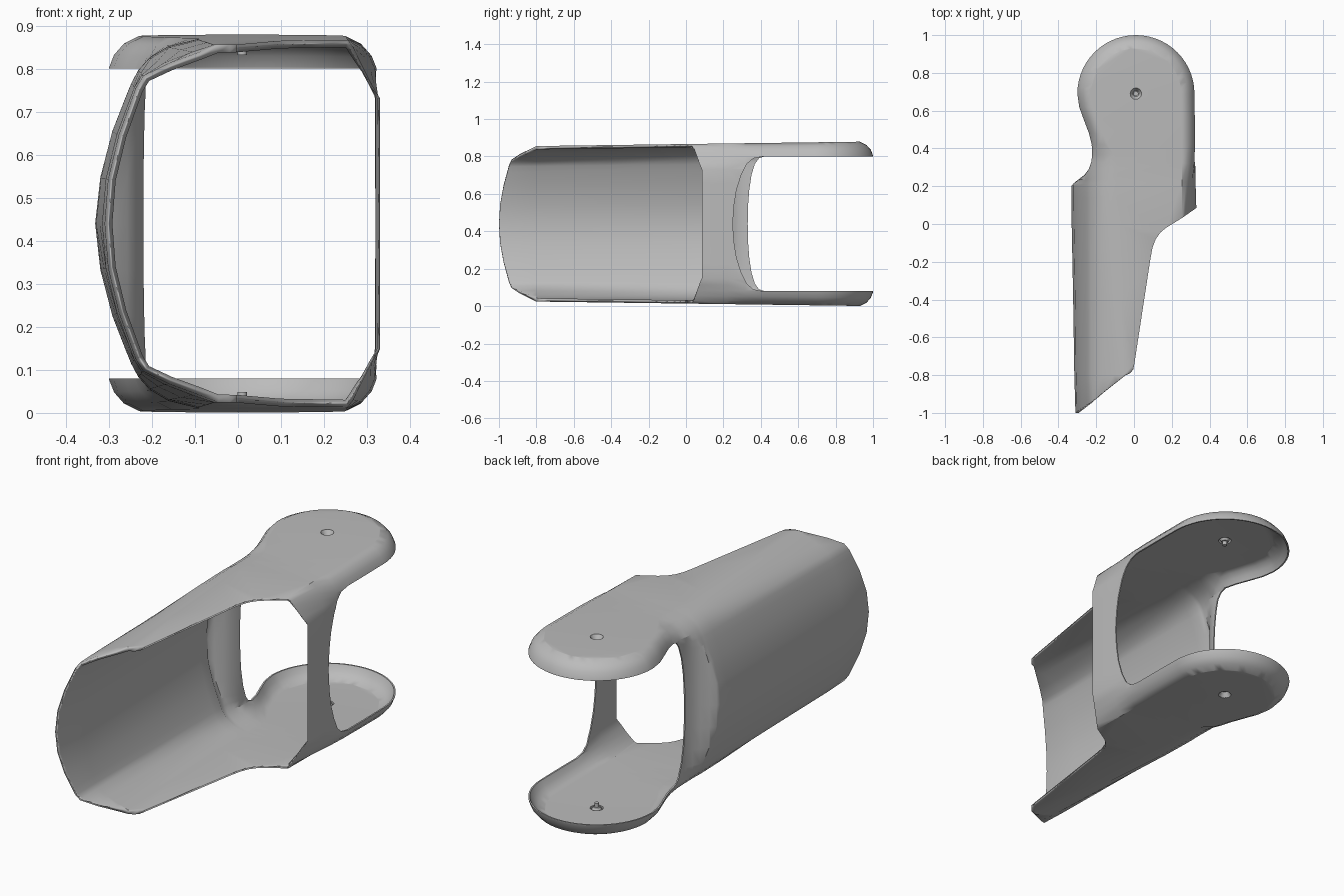
import bpy, bmesh, math

if "Cube" in bpy.data.objects:
    bpy.data.objects.remove(bpy.data.objects["Cube"])

MID = 0.44          # mirror height of the shell
THICK = 0.018       # wall thickness

grey = bpy.data.materials.new("grey plastic")
grey.diffuse_color = (0.5, 0.5, 0.5, 1)
grey.use_nodes = True
grey.node_tree.nodes["Principled BSDF"].inputs["Base Color"].default_value = grey.diffuse_color


def make(name, bm, helper=False):
    bmesh.ops.recalc_face_normals(bm, faces=bm.faces)
    me = bpy.data.meshes.new(name)
    bm.to_mesh(me)
    bm.free()
    ob = bpy.data.objects.new(name, me)
    bpy.context.collection.objects.link(ob)
    me.materials.append(grey)
    ob.hide_render = helper
    if helper:
        ob.hide_set(True)
    return ob


# Inset of the wall against relative height: channel arc, rounded rim, chamfer
T = [0, .25, .5, .68, .76, .83, .9, .96, 1]
ARC = [0, .012, .04, .07, .084, .1, .127, .17, .24]
FRONT = [0, .008, .033, .06, .072, .09, .15, .22, .265]
RIM = [0, 0, 0, 0, 0, 0, .012, .035, .07]
CHAMFER = [0, 0, 0, 0, .02, .035, .05, .062, .075]


def mix(a, b, f):
    return [p + (q - p) * f for p, q in zip(a, b)]


# Plan outline of the wall: x, y, inset direction, inset profile
wall = [(-.31, -1, (1, .75), FRONT)]
for x, y in [(-.316, -.8), (-.322, -.4), (-.33, 0), (-.332, .14), (-.332, .2)]:
    wall.append((x, y, (1, 0), mix(ARC, FRONT, max(0, -y))))
CHANNEL = len(wall)
# Throat behind the channel
for x, y, f in [(-.32, .215, 1), (-.295, .235, 1), (-.262, .26, 1), (-.24, .29, 1),
                (-.227, .325, 1), (-.221, .365, .9), (-.224, .42, .5),
                (-.24, .48, .15), (-.265, .55, 0), (-.29, .62, 0)]:
    prof = [max(r, f * (a - .33 - x)) for r, a in zip(RIM, ARC)]
    wall.append((x, y, (1, 0), prof))
# Round end
for i in range(29):
    a = math.pi * (1 - i / 28)
    c, s = math.cos(a), math.sin(a)
    wall.append((.01 + .31 * c, .69 + .31 * s, (-c, -s), RIM))
# Right side with fading chamfer
for x, y, f in [(.322, .55, 0), (.323, .42, 0), (.324, .32, .15), (.326, .22, .5)]:
    wall.append((x, y, (-1, 0), mix(RIM, CHAMFER, f)))
wall.append((.33, .085, (-1, -.7), CHAMFER))
# Open edge of the plates on the right front
edge = [(.17, -.02), (.14, -.045), (.115, -.08), (.098, -.125), (.086, -.19),
        (.002, -.74), (-.004, -.77), (-.02, -.79)]


def height(t, y):
    return MID + t * (.4265 + .0135 * y)


# Shell: wall grid plus two caps
bm = bmesh.new()
layers = [(-T[i], i) for i in range(len(T) - 1, 0, -1)] + [(t, i) for i, t in enumerate(T)]
rows = []
weights = []
for t, i in layers:
    row = []
    for j, (x, y, d, prof) in enumerate(wall):
        px, py = x + d[0] * prof[i], y + d[1] * prof[i]
        row.append(bm.verts.new((px, py, height(t, py))))
        # The channel and plates are thick, the rims, throat and strap thin
        weights.append(1 if j < CHANNEL else max(.35, 1 - 3.5 * (1 - abs(t))))
    rows.append(row)
for r0, r1 in zip(rows, rows[1:]):
    for j in range(len(wall) - 1):
        bm.faces.new((r0[j], r0[j + 1], r1[j + 1], r1[j]))
caps = []
for row, t in ((rows[0], -1), (rows[-1], 1)):
    rest = [bm.verts.new((x, y, height(t, y))) for x, y in edge]
    weights += [1] * len(rest)
    caps.append(bm.faces.new(row + rest))
bmesh.ops.triangulate(bm, faces=caps)
shell = make("shell", bm)
group = shell.vertex_groups.new(name="wall_thickness")
for i, w in enumerate(weights):
    group.add([i], w, 'REPLACE')
# Make sure the normals point outwards
up = [p for p in shell.data.polygons if p.center.z > .8 and abs(p.normal.z) > .9]
if sum(p.normal.z * p.area for p in up) < 0:
    shell.data.flip_normals()
sol = shell.modifiers.new("wall", 'SOLIDIFY')
sol.thickness = THICK
sol.offset = -1
sol.vertex_group = group.name

# Window cutter: curved front edge, differing on the left wall and right strap
half_right = [(.25, 0), (.257, .1), (.27, .18), (.295, .26), (.325, .32), (.36, .35), (.41, .36)]
half_left = [(.33, 0), (.332, .1), (.338, .18), (.35, .26), (.368, .32), (.39, .35), (.42, .36)]


def window(half):
    low = [(y, MID - z) for y, z in reversed(half[1:])]
    return [(1.2, MID - .36)] + low + [(y, MID + z) for y, z in half] + [(1.2, MID + .36)]


bm = bmesh.new()
a = [bm.verts.new((-.5, y, z)) for y, z in window(half_left)]
m = [bm.verts.new((-.2, y, z)) for y, z in window(half_left)]
b = [bm.verts.new((.31, y, z)) for y, z in window(half_right)]
e = [bm.verts.new((.5, y, z)) for y, z in window(half_right)]
for p, q in ((a, m), (m, b), (b, e)):
    for k in range(len(p)):
        n = (k + 1) % len(p)
        bm.faces.new((p[k], p[n], q[n], q[k]))
bm.faces.new(a)
bm.faces.new(e)
bmesh.ops.triangulate(bm, faces=bm.faces[:])
window_cutter = make("window_cutter", bm, True)

# Screw hole cutter through both plates
bm = bmesh.new()
bmesh.ops.create_cone(bm, cap_ends=True, segments=20, radius1=.03, radius2=.03, depth=1.2)
bmesh.ops.translate(bm, verts=bm.verts, vec=(.01, .69, MID))
hole_cutter = make("hole_cutter", bm, True)

for cutter in (window_cutter, hole_cutter):
    mod = shell.modifiers.new(cutter.name, 'BOOLEAN')
    mod.operation = 'DIFFERENCE'
    mod.solver = 'EXACT'
    mod.object = cutter

# Countersunk seats with a small closed stem inside each plate
for side, name in ((1, "upper_screw_seat"), (-1, "lower_screw_seat")):
    bm = bmesh.new()
    rings = []
    for r, d in [(.031, .436), (.016, .412), (.011, .411), (.011, .392)]:
        rings.append([bm.verts.new((.01 + r * math.cos(k * math.pi / 10),
                                    .69 + r * math.sin(k * math.pi / 10),
                                    MID + side * d)) for k in range(20)])
    for p, q in zip(rings, rings[1:]):
        for k in range(20):
            n = (k + 1) % 20
            bm.faces.new((p[k], p[n], q[n], q[k]))
    bm.faces.new(rings[-1])
    make(name, bm)

# Smooth shading with sharp edges kept
for ob in bpy.context.collection.objects:
    if not ob.hide_render:
        bpy.ops.object.select_all(action='DESELECT')
        ob.select_set(True)
        bpy.context.view_layer.objects.active = ob
        bpy.ops.object.shade_smooth_by_angle(angle=math.radians(30))
# Keep the broad plates flat in shading
weighted = shell.modifiers.new("flat_plates", 'WEIGHTED_NORMAL')
weighted.keep_sharp = True
